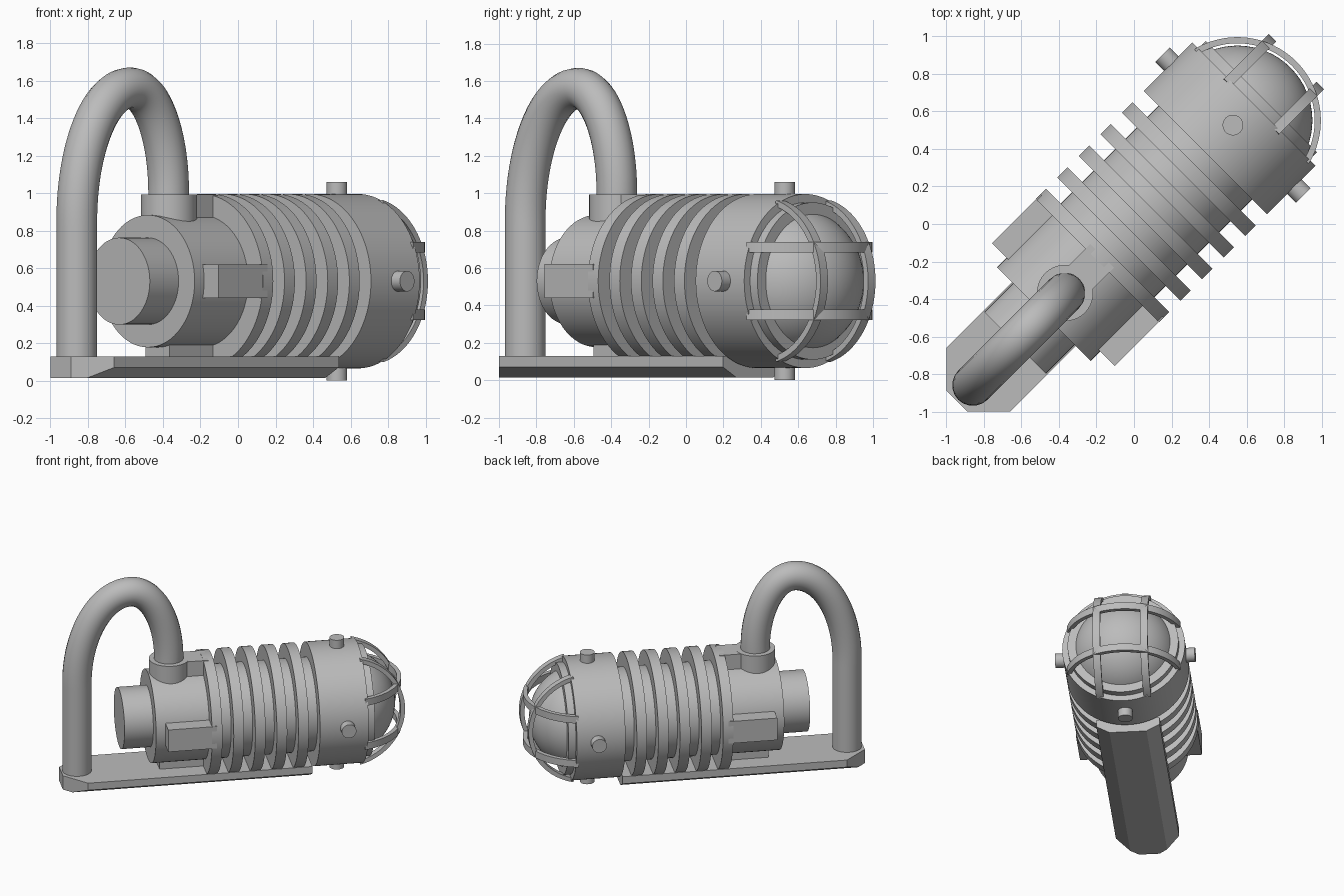
import bpy, bmesh, math
from mathutils import Matrix, Vector

old = bpy.data.objects.get("Cube")
if old:
    bpy.data.objects.remove(old, do_unlink=True)

AXIS_Z = 0.53
TURN = Matrix.Rotation(math.radians(45), 4, 'Z')   # the lamp lies along the x = y diagonal
BODY = TURN @ Matrix.Translation((0, 0, AXIS_Z))   # frame on the lamp axis, local x runs to the dome

grey = bpy.data.materials.new("plain grey")
grey.use_nodes = True
grey.diffuse_color = (0.5, 0.5, 0.5, 1)
grey.node_tree.nodes["Principled BSDF"].inputs["Base Color"].default_value = (0.5, 0.5, 0.5, 1)


def finish(ob, smooth=True):
    ob.data.materials.clear()
    ob.data.materials.append(grey)
    if smooth:
        bpy.ops.object.select_all(action='DESELECT')
        bpy.context.view_layer.objects.active = ob
        ob.select_set(True)
        bpy.ops.object.shade_smooth_by_angle(angle=math.radians(35))
    return ob


def add_mesh(name, bm, frame, smooth=True):
    bmesh.ops.recalc_face_normals(bm, faces=bm.faces)
    mesh = bpy.data.meshes.new(name)
    bm.to_mesh(mesh)
    bm.free()
    mesh.transform(frame)
    ob = bpy.data.objects.new(name, mesh)
    bpy.context.collection.objects.link(ob)
    return finish(ob, smooth)


def rod(name, start, end, radius, frame, segments=64):
    """Capped cylinder between two points."""
    a, b = Vector(start), Vector(end)
    bm = bmesh.new()
    place = Matrix.Translation((a + b) / 2) @ (b - a).to_track_quat('Z', 'Y').to_matrix().to_4x4()
    bmesh.ops.create_cone(bm, cap_ends=True, segments=segments, radius1=radius,
                          radius2=radius, depth=(b - a).length, matrix=place)
    return add_mesh(name, bm, frame)


def prism(bm, points, offset):
    """Face through the points, extruded by the offset."""
    face = bm.faces.new([bm.verts.new(p) for p in points])
    out = bmesh.ops.extrude_face_region(bm, geom=[face])
    bmesh.ops.translate(bm, vec=offset, verts=[g for g in out["geom"] if isinstance(g, bmesh.types.BMVert)])


# Mounting plate: bevelled underside, clipped corners at the pipe end
bm = bmesh.new()
section = [(-0.24, 0.128), (-0.24, 0.07), (-0.14, 0.015), (0.14, 0.015), (0.24, 0.07), (0.24, 0.128)]
prism(bm, [(-1.336, y, z) for y, z in section], (1.856, 0, 0))
for side in (-1, 1):
    cut = bmesh.ops.bisect_plane(bm, geom=bm.verts[:] + bm.edges[:] + bm.faces[:],
                                 plane_co=(-1.336, side * 0.078, 0),
                                 plane_no=(-1, side, 0), clear_outer=True)
    rim = [g for g in cut["geom_cut"] if isinstance(g, bmesh.types.BMEdge)]
    bmesh.ops.holes_fill(bm, edges=rim, sides=0)
add_mesh("mounting_plate", bm, TURN, smooth=False)

# Lamp body along its axis
rod("end_cap", (-0.897, 0, 0), (-0.66, 0, 0), 0.232, BODY)
rod("core", (-0.68, 0, 0), (0.56, 0, 0), 0.353, BODY)
for i in range(5):
    u = -0.277 + i * 0.163
    rod(f"cooling_fin_{i + 1}", (u, 0, 0), (u + 0.078, 0, 0), 0.465, BODY, 96)
rod("lamp_drum", (0.538, 0, 0), (0.905, 0, 0), 0.465, BODY, 96)
rod("drum_lip", (0.89, 0, 0), (0.96, 0, 0), 0.42, BODY, 96)

# Four ribs and four pins around the axis
for i, side in enumerate(("left", "top", "right", "bottom")):
    spin = BODY @ Matrix.Rotation(math.radians(90 * i), 4, 'X')
    bm = bmesh.new()
    prism(bm, [(-0.608, 0.3, -0.09), (-0.24, 0.3, -0.09), (-0.24, 0.3, 0.09), (-0.608, 0.3, 0.09)],
          (0, 0.162, 0))
    add_mesh(f"rib_{side}", bm, spin, smooth=False)
    rod(f"pin_{side}", (0.746, 0.4, 0), (0.746, 0.53, 0), 0.055, spin, 32)

# Glass dome
bm = bmesh.new()
bmesh.ops.create_uvsphere(bm, u_segments=64, v_segments=32, radius=0.4,
                          matrix=Matrix.Translation((0.78, 0, 0)) @ Matrix.Rotation(math.pi / 2, 4, 'Y'))
bmesh.ops.bisect_plane(bm, geom=bm.verts[:] + bm.edges[:] + bm.faces[:],
                       plane_co=(0.85, 0, 0), plane_no=(-1, 0, 0), clear_outer=True)
add_mesh("glass_dome", bm, BODY)

# Cage: two level and two upright straps arching over the dome
STEPS = 40
angles = [math.radians(-76 + 152 * i / STEPS) for i in range(STEPS + 1)]
for direction, roll in (("level", 0), ("upright", 90)):
    for n, offset in enumerate((-0.18, 0.18)):
        bm = bmesh.new()
        loop = [(0.78 + r * math.cos(a), r * math.sin(a), offset - 0.028)
                for r, sweep in ((0.445, angles), (0.412, angles[::-1])) for a in sweep]
        prism(bm, loop, (0, 0, 0.056))
        add_mesh(f"cage_strap_{direction}_{n + 1}", bm,
                 BODY @ Matrix.Rotation(math.radians(roll), 4, 'X'))

# Conduit pipe from the plate over into the collar
rod("pipe_collar", (-0.52, 0, 0.72), (-0.52, 0, 0.993), 0.15, TURN)
path = [(-1.216, 0.1, 0.2, 0.2), (-1.216, 0.85, 0.2, 0.39), (-0.813, 1.56, 0.222, 0.16),
        (-0.523, 1.0, 0.31, 0.04), (-0.523, 0.85, 0.04, 0.04)]
curve = bpy.data.curves.new("conduit_pipe", 'CURVE')
curve.dimensions = '3D'
curve.bevel_depth = 0.11
curve.bevel_resolution = 8
curve.resolution_u = 24
curve.use_fill_caps = True
spline = curve.splines.new('BEZIER')
spline.bezier_points.add(len(path) - 1)
headings = [(0, 0, 1), (0, 0, 1), (1, 0, 0), (0, 0, -1), (0, 0, -1)]
for p, (u, z, before, after), heading in zip(spline.bezier_points, path, headings):
    p.handle_left_type = p.handle_right_type = 'FREE'
    p.co = (u, 0, z)
    p.handle_left = p.co - Vector(heading) * before
    p.handle_right = p.co + Vector(heading) * after
pipe = bpy.data.objects.new("conduit_pipe", curve)
bpy.context.collection.objects.link(pipe)
pipe.matrix_world = TURN
bpy.ops.object.select_all(action='DESELECT')
bpy.context.view_layer.objects.active = pipe
pipe.select_set(True)
bpy.ops.object.convert(target='MESH')
finish(bpy.context.view_layer.objects.active)
